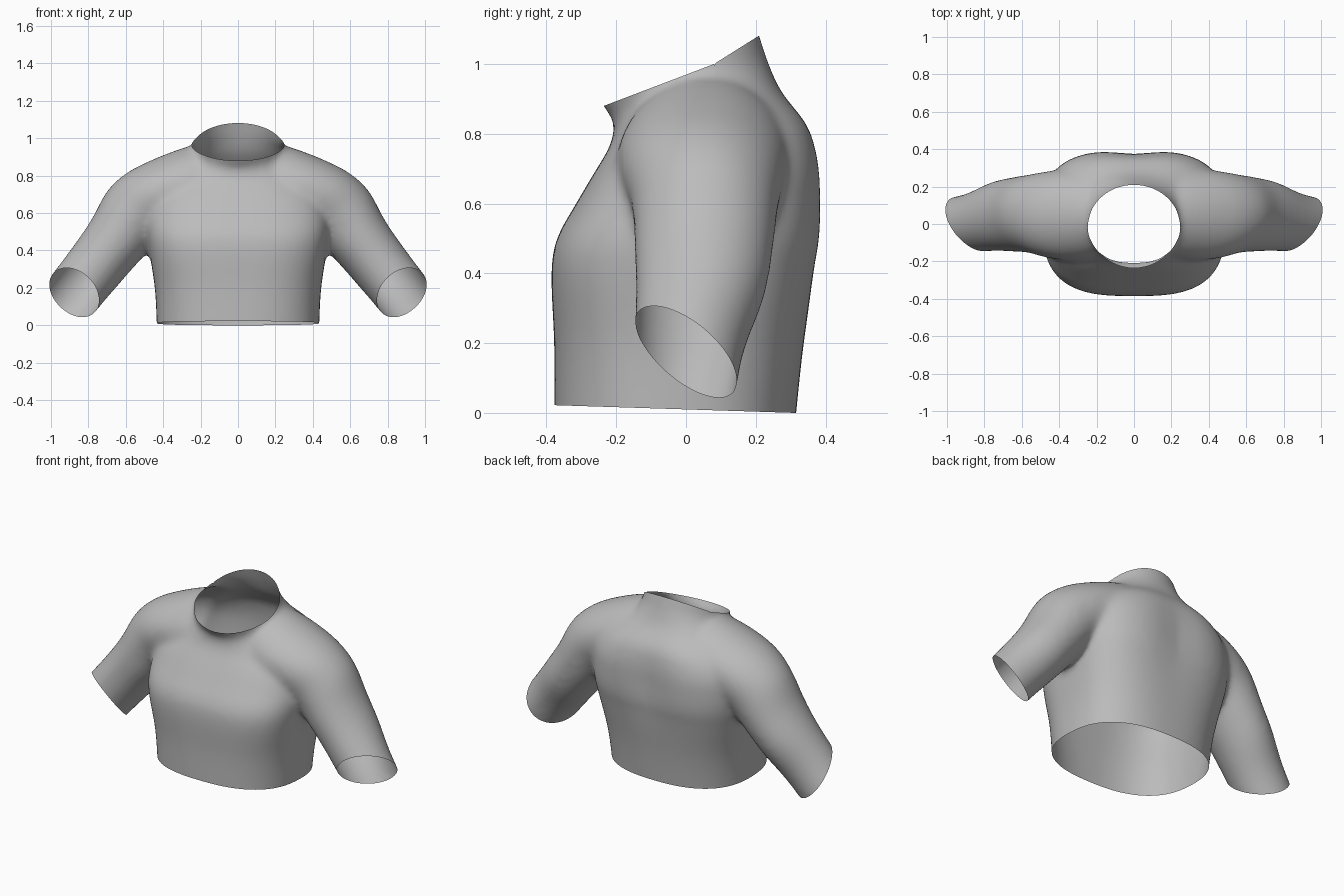
import bpy, bmesh, math
from mathutils import Vector

cube = bpy.data.objects.get("Cube")
if cube:
    bpy.data.objects.remove(cube, do_unlink=True)

grey = bpy.data.materials.new("grey cloth")
grey.use_nodes = True
COLOUR = (0.5, 0.5, 0.5, 1)
grey.diffuse_color = COLOUR
grey.node_tree.nodes["Principled BSDF"].inputs["Base Color"].default_value = COLOUR

SIDES = 64


def smooth_rows(rows, steps=5):
    """Fill in section parameters with a Catmull-Rom spline."""
    out = []
    for i in range(len(rows) - 1):
        quad = list(zip(rows[max(i - 1, 0)], rows[i], rows[i + 1],
                        rows[min(i + 2, len(rows) - 1)]))
        for s in range(steps):
            t = s / steps
            out.append([b + t * ((c - a) + t * (2*a - 5*b + 4*c - d + t * (3*(b - c) + d - a))) / 2
                        for a, b, c, d in quad])
    return out + [list(rows[-1])]


def loft(bm, rings):
    """Skin closed rings and cap both ends."""
    loops = [[bm.verts.new(p) for p in ring] for ring in rings]
    for a, b in zip(loops, loops[1:]):
        for i in range(SIDES):
            j = (i + 1) % SIDES
            bm.faces.new((a[i], a[j], b[j], b[i]))
    bm.faces.new(loops[0][::-1])
    bm.faces.new(loops[-1])


def superellipse(power):
    for i in range(SIDES):
        a = math.tau * i / SIDES
        c, s = math.cos(a), math.sin(a)
        yield (math.copysign(abs(c) ** (2 / power), c),
               math.copysign(abs(s) ** (2 / power), s))


def torso_ring(z, tilt, half_width, front, back, power):
    mid, depth = (front + back) / 2, (back - front) / 2
    groove = 0.022 * math.exp(-((z - 0.62) / 0.2) ** 2)
    ring = []
    for c, s in superellipse(power):
        x, y = half_width * c, mid + depth * s
        if s > 0:  # shallow groove along the spine
            y -= groove * math.exp(-(x / 0.13) ** 2)
        ring.append((x, y, z + tilt * (y - mid)))
    return ring


ALONG, ACROSS = Vector((0.63, 0, -0.78)), Vector((0.78, 0, 0.63))


def sleeve_ring(side, u, p, half_p, y_mid, half_y):
    ring = []
    for c, s in superellipse(2):
        v = ALONG * u + ACROSS * (p + half_p * c)
        ring.append((side * v.x, y_mid + half_y * s, v.z))
    return ring


# Torso sections: height, tilt, half width, front, back, squareness
torso = [
    (-0.12, 0, 0.43, -0.375, 0.305, 2.5),
    (0.02, 0, 0.435, -0.377, 0.318, 2.5),
    (0.20, 0, 0.445, -0.378, 0.338, 2.7),
    (0.40, 0, 0.475, -0.386, 0.37, 3),
    (0.50, 0, 0.49, -0.37, 0.39, 3),
    (0.60, 0, 0.49, -0.315, 0.395, 2.9),
    (0.70, 0.03, 0.47, -0.262, 0.39, 2.8),
    (0.79, 0.10, 0.41, -0.22, 0.36, 2.5),
    (0.87, 0.20, 0.31, -0.205, 0.28, 2.2),
    (0.93, 0.34, 0.255, -0.217, 0.237, 2),
    (0.98, 0.45, 0.24, -0.238, 0.212, 2),
    (1.08, 0.50, 0.235, -0.28, 0.17, 2),
]
# Sleeve sections: distance along arm, offset, half height, middle, half depth
sleeve = [
    (0.75, 0.785, 0.15, -0.03, 0.15),
    (0.42, 0.789, 0.153, 0.005, 0.158),
    (0.20, 0.79, 0.16, 0.04, 0.185),
    (0.05, 0.793, 0.17, 0.05, 0.198),
    (-0.12, 0.80, 0.193, 0.055, 0.21),
    (-0.26, 0.762, 0.21, 0.05, 0.235),
    (-0.40, 0.685, 0.225, 0.05, 0.245),
    (-0.55, 0.615, 0.208, 0.055, 0.21),
    (-0.65, 0.55, 0.195, 0.06, 0.14),
]

bm = bmesh.new()
loft(bm, [torso_ring(*r) for r in smooth_rows(torso)])
for side in (1, -1):
    loft(bm, [sleeve_ring(side, *r) for r in smooth_rows(sleeve)])
bmesh.ops.recalc_face_normals(bm, faces=bm.faces)
mesh = bpy.data.meshes.new("shirt")
bm.to_mesh(mesh)
bm.free()
shirt = bpy.data.objects.new("shirt", mesh)
bpy.context.collection.objects.link(shirt)

# Fuse torso and sleeves into one soft skin
remesh = shirt.modifiers.new("fuse", 'REMESH')
remesh.mode = 'VOXEL'
remesh.voxel_size = 0.015
soften = shirt.modifiers.new("soften", 'SMOOTH')
soften.factor = 0.5
soften.iterations = 22
evaluated = shirt.evaluated_get(bpy.context.evaluated_depsgraph_get())
fused = bpy.data.meshes.new_from_object(evaluated)
shirt.modifiers.clear()
shirt.data = fused

bm = bmesh.new()
bm.from_mesh(fused)


def cut(point, normal, region, clear=True):
    """Cut part of the skin with a plane, clearing what lies beyond it."""
    faces = [f for f in bm.faces if region(f.calc_center_median())]
    geom = list({e for f in faces for e in f.edges} | {v for f in faces for v in f.verts}) + faces
    bmesh.ops.bisect_plane(bm, geom=geom, dist=1e-5, plane_co=point,
                           plane_no=normal, clear_outer=clear)


# Sleeve openings
for side in (1, -1):
    cut((side * 0.873, 0, 0.175), (side * 0.53, -0.6, -0.6), lambda c: c.x * side > 0.58)
# Neck opening: gentle slope in front, steeper behind the shoulder line
NECK = (0, 0.08, 1.0)
cut(NECK, (0, 1, 0), lambda c: c.z > 0.75, clear=False)
cut(NECK, (0, -0.38, 1), lambda c: c.z > 0.75 and c.y < 0.08)
cut(NECK, (0, -0.63, 1), lambda c: c.z > 0.75 and c.y > 0.08)
# Waist opening
cut((0, 0, 0.01), (0, -0.032, -1), lambda c: c.z < 0.1 and abs(c.x) < 0.6)

bm.to_mesh(fused)
bm.free()
fused.materials.clear()
fused.materials.append(grey)
for poly in fused.polygons:
    poly.material_index = 0
    poly.use_smooth = True
